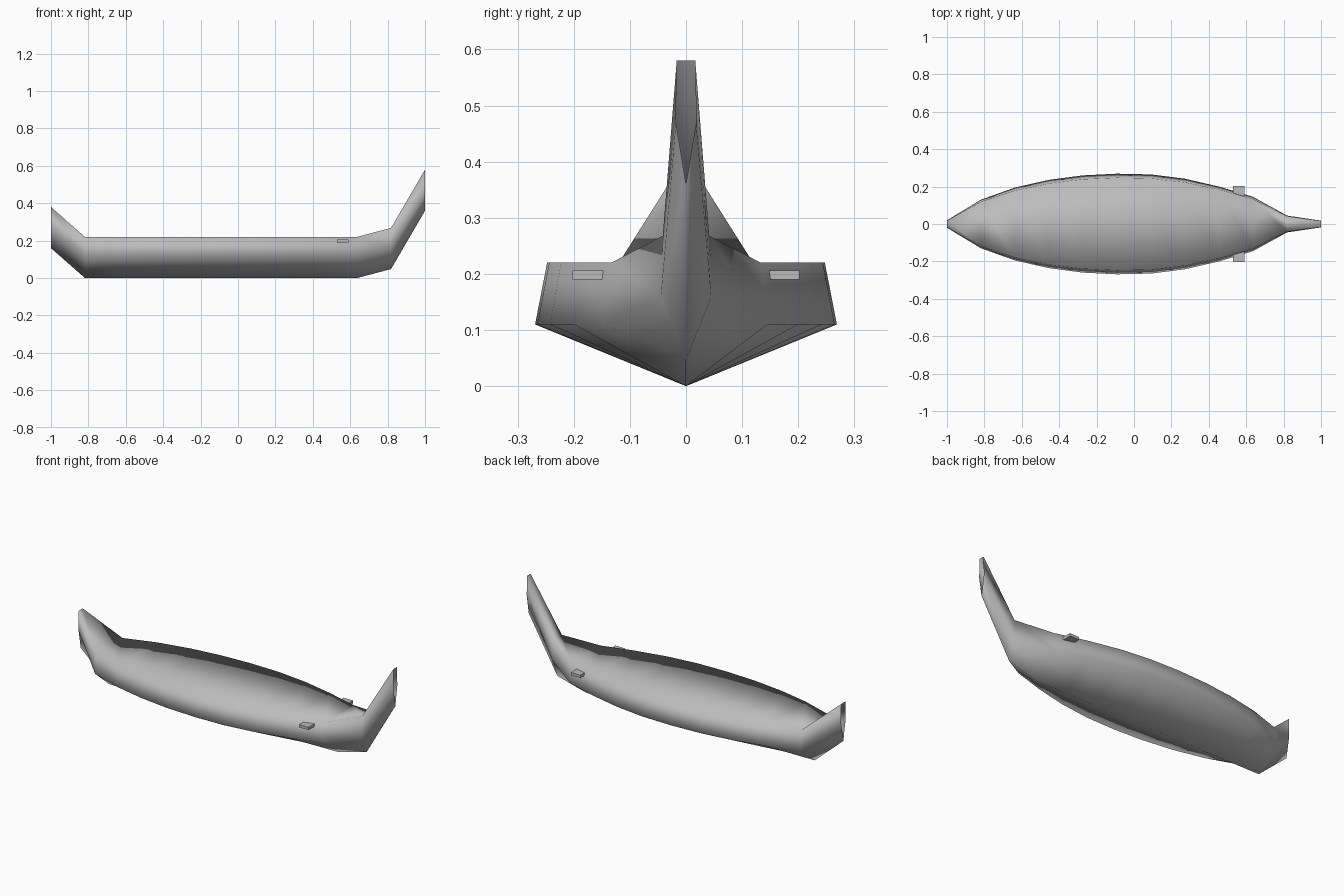
import bpy
import bmesh

cube = bpy.data.objects.get("Cube")
if cube:
    bpy.data.objects.remove(cube, do_unlink=True)

grey = bpy.data.materials.new("plain_grey")
grey.use_nodes = True
grey.diffuse_color = (0.5, 0.5, 0.5, 1)
grey.node_tree.nodes["Principled BSDF"].inputs["Base Color"].default_value = (0.5, 0.5, 0.5, 1)


def make_object(name, bm, smooth):
    bmesh.ops.recalc_face_normals(bm, faces=bm.faces)
    mesh = bpy.data.meshes.new(name)
    bm.to_mesh(mesh)
    bm.free()
    mesh.materials.append(grey)
    for face in mesh.polygons:
        face.use_smooth = smooth
    obj = bpy.data.objects.new(name, mesh)
    bpy.context.collection.objects.link(obj)
    return obj


# Hull: evenly spaced five-point sections, given by half width and keel height
half_widths = [0.02, 0.13, 0.195, 0.236, 0.26, 0.269, 0.265, 0.242, 0.2, 0.145, 0.045, 0.018]
keel_heights = {0: 0.16, 10: 0.048, 11: 0.36}
DEPTH = 0.22

bm = bmesh.new()
rings = []
last = len(half_widths) - 1
for i, w in enumerate(half_widths):
    x = -1 + 2 * i / last
    z = keel_heights.get(i, 0)
    section = [(0, 0), (w, 0.5), (w * 0.92, 1), (-w * 0.92, 1), (-w, 0.5)]
    rings.append([bm.verts.new((x, y, z + h * DEPTH)) for y, h in section])

# Skin the bottom, sides and deck; the raised ends stay open
for a, b in zip(rings, rings[1:]):
    for k in range(len(a)):
        n = (k + 1) % len(a)
        bm.faces.new((a[k], b[k], b[n], a[n]))
make_object("hull", bm, True)

# Small rest block on each side, near the taller end
for name, side in (("left_rest", -1), ("right_rest", 1)):
    bm = bmesh.new()
    bmesh.ops.create_cube(bm, size=1)
    bmesh.ops.scale(bm, vec=(0.06, 0.08, 0.016), verts=bm.verts)
    bmesh.ops.translate(bm, vec=(0.56, side * 0.162, 0.198), verts=bm.verts)
    make_object(name, bm, False)
